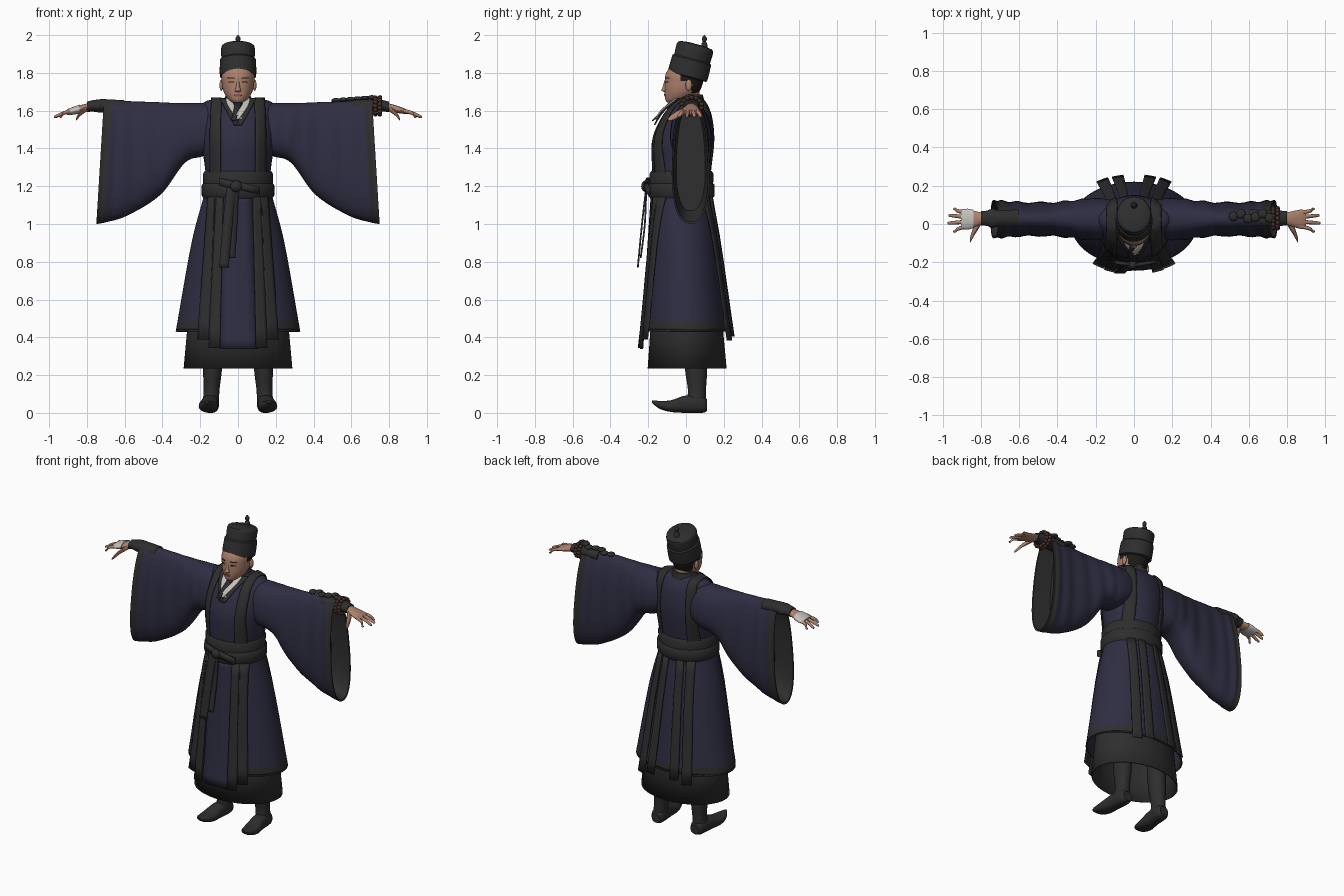
import bpy, bmesh, math
from mathutils import Matrix

if "Cube" in bpy.data.objects:
    bpy.data.objects.remove(bpy.data.objects["Cube"])
made = []


def material(name, r, g, b):
    m = bpy.data.materials.new(name)
    m.use_nodes = True
    m.diffuse_color = (r, g, b, 1)
    bsdf = m.node_tree.nodes["Principled BSDF"]
    bsdf.inputs["Base Color"].default_value = (r, g, b, 1)
    bsdf.inputs["Roughness"].default_value = 0.8
    return m


navy = material("navy cloth", 0.028, 0.027, 0.055)
charcoal = material("charcoal cloth", 0.027, 0.027, 0.027)
skin = material("skin", 0.42, 0.22, 0.15)
black = material("black hair", 0.012, 0.011, 0.01)
white = material("white linen", 0.55, 0.53, 0.5)
brown = material("brown beads", 0.06, 0.03, 0.022)
lips = material("lips", 0.28, 0.1, 0.08)


def finish(name, bm, mats, rule=None):
    bmesh.ops.recalc_face_normals(bm, faces=bm.faces)
    if rule:
        for f in bm.faces:
            f.material_index = rule(f.calc_center_median())
    me = bpy.data.meshes.new(name)
    bm.to_mesh(me)
    bm.free()
    for m in mats:
        me.materials.append(m)
    ob = bpy.data.objects.new(name, me)
    bpy.context.collection.objects.link(ob)
    made.append(ob)
    return ob


def smooth(rows, k=6):
    """Catmull-Rom through rows of numbers."""
    out, last = [], len(rows) - 1
    for i in range(last):
        p = [rows[max(i - 1, 0)], rows[i], rows[i + 1], rows[min(i + 2, last)]]
        for t in (j / k for j in range(k)):
            out.append(tuple(b + 0.5 * t * (c - a + t * (2 * a - 5 * b + 4 * c - d + t * (3 * (b - c) + d - a)))
                             for a, b, c, d in zip(*p)))
    return out + [rows[-1]]


def loft(name, rings, *mats, rule=None, n=40, p=1.0, taper=0.0, caps=True):
    """Skin oval rings, each given as centre, u axis and v axis."""
    bm, loops = bmesh.new(), []
    power = lambda v: math.copysign(abs(v) ** p, v)
    for r in rings:
        loop = []
        for i in range(n):
            a = math.tau * i / n
            u, v = power(math.cos(a)), power(math.sin(a))
            u *= 1 - taper * v
            loop.append(bm.verts.new([r[k] + u * r[k + 3] + v * r[k + 6] for k in range(3)]))
        loops.append(loop)
    for a, b in zip(loops, loops[1:]):
        for i in range(n):
            j = (i + 1) % n
            bm.faces.new((a[i], a[j], b[j], b[i]))
    if caps:
        bm.faces.new(loops[0])
        bm.faces.new(loops[-1])
    return finish(name, bm, mats, rule)


def level(z, rx, yf, yb, x=0):
    return (x, (yf + yb) / 2, z, rx, 0, 0, 0, (yb - yf) / 2, 0)


def across(x, y, z, ry, rz):
    return (x, y, z, 0, ry, 0, 0, 0, rz)


def thicken(ob, t):
    mod = ob.modifiers.new("thickness", "SOLIDIFY")
    mod.thickness, mod.offset = t, 0
    return ob


def grid(name, rows, mat, thick=0.007):
    bm = bmesh.new()
    vs = [[bm.verts.new(c) for c in row] for row in rows]
    for a, b in zip(vs, vs[1:]):
        for i in range(len(a) - 1):
            bm.faces.new((a[i], a[i + 1], b[i + 1], b[i]))
    return thicken(finish(name, bm, [mat]), thick)


def surface(prof, x, z, side):
    """y of a lofted profile at x, z; side is -1 for front, 1 for back."""
    for a, b in zip(prof, prof[1:]):
        if a[0] >= z >= b[0]:
            break
    t = min(1, max(0, (a[0] - z) / (a[0] - b[0])))
    rx, yf, yb = (p + (q - p) * t for p, q in zip(a[1:], b[1:]))
    return (yf + yb) / 2 + side * (yb - yf) / 2 * math.sqrt(max(0, 1 - (x / rx) ** 2))


def drape(prof, side, path, off=0.008, flare=0.0):
    """Rows of a band lying on a profile; path holds x, width, z."""
    return [[(x + w * a, surface(prof, x + w * a, z, side) + side * (off + flare * max(0, 1.14 - z)), z + 0.004)
             for a in (-0.5, -0.25, 0, 0.25, 0.5)] for x, w, z in smooth(path)]


def blob(name, loc, scale, mat):
    bm = bmesh.new()
    bmesh.ops.create_uvsphere(bm, u_segments=16, v_segments=10, radius=1,
                              matrix=Matrix.Translation(loc) @ Matrix.Diagonal((*scale, 1)))
    return finish(name, bm, [mat])


# Robe: z, half width, front, back
BODY = smooth([(1.668, 0.08, -0.02, 0.07), (1.645, 0.18, -0.05, 0.1), (1.58, 0.19, -0.12, 0.135),
               (1.45, 0.195, -0.178, 0.15), (1.3, 0.175, -0.18, 0.135), (1.2, 0.168, -0.175, 0.125),
               (1.14, 0.18, -0.178, 0.13), (0.9, 0.243, -0.19, 0.165), (0.48, 0.318, -0.212, 0.212),
               (0.43, 0.327, -0.217, 0.218), (0.3, 0.35, -0.225, 0.232)])
loft("robe_top", [level(*r) for r in BODY if r[0] > 1.16], navy)
thicken(loft("robe_skirt", [level(*r) for r in BODY if 0.425 < r[0] < 1.19], navy, charcoal,
             rule=lambda c: int(c.z < 0.48), n=64, caps=False), 0.006)
thicken(loft("underskirt", [level(0.6, 0.25, -0.17, 0.18), level(0.42, 0.268, -0.187, 0.195),
                            level(0.235, 0.285, -0.2, 0.212)], charcoal, n=64, caps=False), 0.006)
grid("front_panel", drape(BODY, -1, [(0, 0.15, 1.14), (0, 0.17, 0.8), (0.005, 0.2, 0.335)], 0.006, 0.015), navy)

# Vest edges over the shoulders, and hanging strips
for s, tag in ((1, "left"), (-1, "right")):
    path = [(s * 0.115, 0.055, 1.662), (s * 0.115, 0.055, 1.62), (s * 0.12, 0.055, 1.5), (s * 0.12, 0.06, 1.2)]
    grid(tag + "_vest_edge", drape(BODY, -1, path)[::-1] + drape(BODY, 1, path), charcoal)
    for name, side, x0, x1, low in (("front_inner", -1, 0.1, 0.125, 0.34), ("front_outer", -1, 0.135, 0.185, 0.385),
                                    ("back_inner", 1, 0.05, 0.085, 0.4), ("back_outer", 1, 0.11, 0.165, 0.38)):
        grid(f"{tag}_{name}_strip", drape(BODY, side, [(s * x0, 0.045, 1.16), (s * x1, 0.06, low)], 0.01, 0.035), charcoal)

# Collars
loft("collar_band", smooth([level(1.63, 0.09, -0.085, 0.1), level(1.66, 0.075, -0.06, 0.095),
                            level(1.685, 0.062, -0.045, 0.088)]), charcoal)
loft("neck", [level(1.6, 0.055, -0.04, 0.075), level(1.72, 0.052, -0.045, 0.07)], skin)
for s, tag in ((1, "left"), (-1, "right")):
    grid(tag + "_inner_collar", drape(BODY, -1, [(s * 0.05, 0.03, 1.66), (s * 0.035, 0.035, 1.62),
                                                (s * -0.01, 0.03, 1.55)], 0.02 + 0.004 * s), white)
    grid(tag + "_outer_collar", drape(BODY, -1, [(s * 0.08, 0.03, 1.66), (s * 0.055, 0.03, 1.61),
                                                (s * 0.005, 0.03, 1.52)], 0.014), charcoal)
grid("collar_flap", [[(-0.015, -0.085, 1.64), (0.02, -0.085, 1.645)],
                     [(-0.035, -0.175, 1.55), (-0.012, -0.178, 1.545)]], charcoal)

# Sash with knot and tails
sash = [(1.28, 0.004), (1.265, 0.014), (1.215, 0.012), (1.205, 0.02), (1.15, 0.02), (1.132, 0.006)]
loft("sash", [level(z, 0.172 + o, -0.18 - o, 0.132 + o) for z, o in sash], charcoal, n=56)
blob("knot", (-0.01, -0.215, 1.2), (0.032, 0.022, 0.03), charcoal)
for name, a, b in (("left_bow_loop", (0.0, 1.205), (0.115, 1.175)), ("right_bow_loop", (0.0, 1.2), (-0.1, 1.225))):
    grid(name, [[(x, -0.215 + 0.15 * abs(x), z + h) for h in (-0.02, 0.02)] for x, z in (a, b)], charcoal, 0.018)
for name, x0, x1, low, y in (("long_tail", -0.035, -0.075, 0.77, -0.255), ("short_tail", -0.02, -0.04, 0.82, -0.24)):
    grid(name, [[(x + d, yy, z) for d in (-0.026, 0.026)] for x, yy, z in
                smooth([(x0, -0.21, 1.2), ((x0 + x1) / 2, y + 0.022, 1.0), (x1, y, low)])], charcoal, 0.009)

# Sleeves: top x, top z, bottom x, bottom z, half depth; the last ones turn inside
SLEEVE = [(0.06, 1.64, 0.06, 1.42, 0.09), (0.19, 1.64, 0.18, 1.36, 0.108), (0.31, 1.64, 0.28, 1.325, 0.1),
          (0.43, 1.645, 0.41, 1.155, 0.088), (0.57, 1.65, 0.585, 1.045, 0.088), (0.665, 1.655, 0.705, 1.008, 0.095),
          (0.71, 1.655, 0.75, 1.0, 0.098)]
LINING = [(0.708, 1.645, 0.747, 1.01, 0.09), (0.6, 1.635, 0.62, 1.07, 0.075)]
for s, tag in ((1, "left"), (-1, "right")):
    rings = []
    for i, (xt, zt, xb, zb, ry) in enumerate(smooth(SLEEVE) + LINING):
        fold = 0.004 * math.sin(i * 1.3) if 8 < i < 34 else 0
        rings.append((s * (xt + xb) / 2, 0.025, (zt + zb) / 2, 0, ry + fold, 0,
                      s * (xt - xb) / 2, 0, (zt - zb) / 2))
    sleeve = loft(tag + "_sleeve", rings, navy, charcoal, n=48, p=0.85, taper=0.14)
    # Cuff border and lining are the faces past the last navy ring
    for f in sleeve.data.polygons:
        f.material_index = int(30 * 48 <= f.index < len(rings) * 48 - 48 or f.index == len(sleeve.data.polygons) - 1)

    # Wrist wrap, palm, fingers and thumb
    arm = lambda rows: smooth([across(s * r[0], *r[1:]) for r in rows])
    loft(tag + "_wrist_wrap", arm([(0.6, 0.03, 1.62, 0.045, 0.035), (0.71, 0.03, 1.625, 0.044, 0.036),
                                   (0.74, 0.03, 1.625, 0.05, 0.034), (0.77, 0.03, 1.625, 0.04, 0.03),
                                   (0.8, 0.03, 1.62, 0.037, 0.028)]), charcoal, n=24)
    loft(tag + "_palm", arm([(0.78, 0.03, 1.62, 0.027, 0.021), (0.82, 0.027, 1.612, 0.038, 0.021),
                             (0.87, 0.025, 1.6, 0.05, 0.016), (0.9, 0.025, 1.592, 0.046, 0.011)]), skin, n=24)
    for name, y0, y1, tip in (("index", -0.012, -0.038, 0.945), ("middle", 0.012, 0.005, 0.975),
                              ("ring", 0.036, 0.045, 0.97), ("little", 0.058, 0.078, 0.945)):
        loft(f"{tag}_{name}_finger", arm([(0.87, y0, 1.6, 0.011, 0.011), (0.92, (y0 + y1) / 2, 1.588, 0.01, 0.01),
                                         (tip - 0.01, y1, 1.57, 0.008, 0.008), (tip, y1, 1.567, 0.003, 0.003)]), skin, n=12)
    loft(tag + "_thumb", arm([(0.8, 0.02, 1.612, 0.025, 0.016), (0.835, -0.035, 1.585, 0.026, 0.014),
                              (0.853, -0.075, 1.56, 0.018, 0.01), (0.858, -0.09, 1.55, 0.005, 0.003)]), skin, n=14)

    # Boots with upturned toes
    loft(tag + "_boot_leg", smooth([level(0.4, 0.055, -0.01, 0.11, s * 0.13), level(0.23, 0.05, -0.005, 0.112, s * 0.135),
                                    level(0.12, 0.042, 0.01, 0.106, s * 0.14), level(0.04, 0.044, 0, 0.108, s * 0.145)]),
         charcoal, n=28)
    foot = [(0.112, 0.142, 0.04, 0.03, 0.03), (0.085, 0.144, 0.045, 0.043, 0.045), (0, 0.15, 0.046, 0.045, 0.046),
            (-0.08, 0.158, 0.036, 0.05, 0.031), (-0.14, 0.162, 0.043, 0.036, 0.021), (-0.18, 0.164, 0.06, 0.01, 0.007)]
    loft(tag + "_boot_foot", smooth([(s * x, y, z, rx, 0, 0, 0, 0, rz) for y, x, z, rx, rz in foot]), charcoal, n=28, p=0.85)

# Hand wrap, bracelet and forearm cord
loft("hand_wrap", [across(-0.84, 0.026, 1.608, 0.048, 0.024), across(-0.87, 0.025, 1.6, 0.055, 0.021),
                   across(-0.905, 0.025, 1.592, 0.052, 0.016)], white, n=24)
for row in range(2):
    for i in range(14):
        a = math.tau * (i + row / 2) / 14
        blob("bracelet_bead", (0.727 + row * 0.024, 0.03 + 0.053 * math.cos(a), 1.625 + 0.045 * math.sin(a)),
             (0.012,) * 3, brown)
for i in range(6):
    blob("forearm_cord", (0.52 + i * 0.038, 0.04 + 0.015 * math.sin(i * 2), 1.655 + 0.003 * i), (0.025, 0.025, 0.012), charcoal)

# Head: z, half width, front, back
HEAD = smooth([(1.87, 0.06, -0.06, 0.09), (1.8, 0.086, -0.105, 0.092), (1.75, 0.086, -0.112, 0.09),
               (1.7, 0.076, -0.113, 0.07), (1.66, 0.052, -0.11, 0.03), (1.642, 0.03, -0.1, 0.0)])
loft("head", [level(*r) for r in HEAD], skin, black, n=64,
     rule=lambda c: int(c.z > 1.69 and c.y > (0.03 if c.z < 1.755 else -0.03)))
loft("nose", smooth([level(1.765, 0.008, -0.112, -0.09), level(1.725, 0.011, -0.124, -0.09),
                     level(1.707, 0.017, -0.13, -0.09), level(1.7, 0.012, -0.118, -0.09)]), skin, n=16)
grid("mouth", drape(HEAD, -1, [(0, 0.03, 1.684), (0, 0.04, 1.677), (0, 0.025, 1.67)], 0.001), lips, 0.004)
for s, tag in ((1, "left"), (-1, "right")):
    blob(tag + "_ear", (s * 0.088, 0.015, 1.735), (0.01, 0.017, 0.03), skin)
    grid(tag + "_eye", drape(HEAD, -1, [(s * 0.036, 0.02, 1.75), (s * 0.036, 0.028, 1.744)], 0.001), black, 0.004)
    grid(tag + "_eyebrow", drape(HEAD, -1, [(s * 0.037, 0.03, 1.772), (s * 0.037, 0.038, 1.767)], 0.001), black, 0.004)

# Tall cap leaning back, with a knob
hat = loft("cap", [level(z, r * 0.9, -r, r) for z, r in ((-0.005, 0.1), (0, 0.107), (0.03, 0.108), (0.088, 0.106), (0.095, 0.098),
                                                       (0.15, 0.1), (0.163, 0.096), (0.17, 0.085), (0.176, 0.04))], charcoal)
hat.location, hat.rotation_euler = (0, 0.008, 1.783), (math.radians(-15), 0, 0)
loft("cap_knob", [level(z, r, 0.097 - r, 0.097 + r) for z, r in ((1.935, 0.018), (1.958, 0.014), (1.966, 0.008), (1.974, 0.013),
                                                               (1.985, 0.013), (1.994, 0.007), (2.0, 0.002))], charcoal, n=16)

# Smooth shading with sharp edges kept
bpy.ops.object.select_all(action="DESELECT")
for ob in made:
    ob.select_set(True)
bpy.context.view_layer.objects.active = made[0]
bpy.ops.object.shade_smooth_by_angle(angle=math.radians(40))
